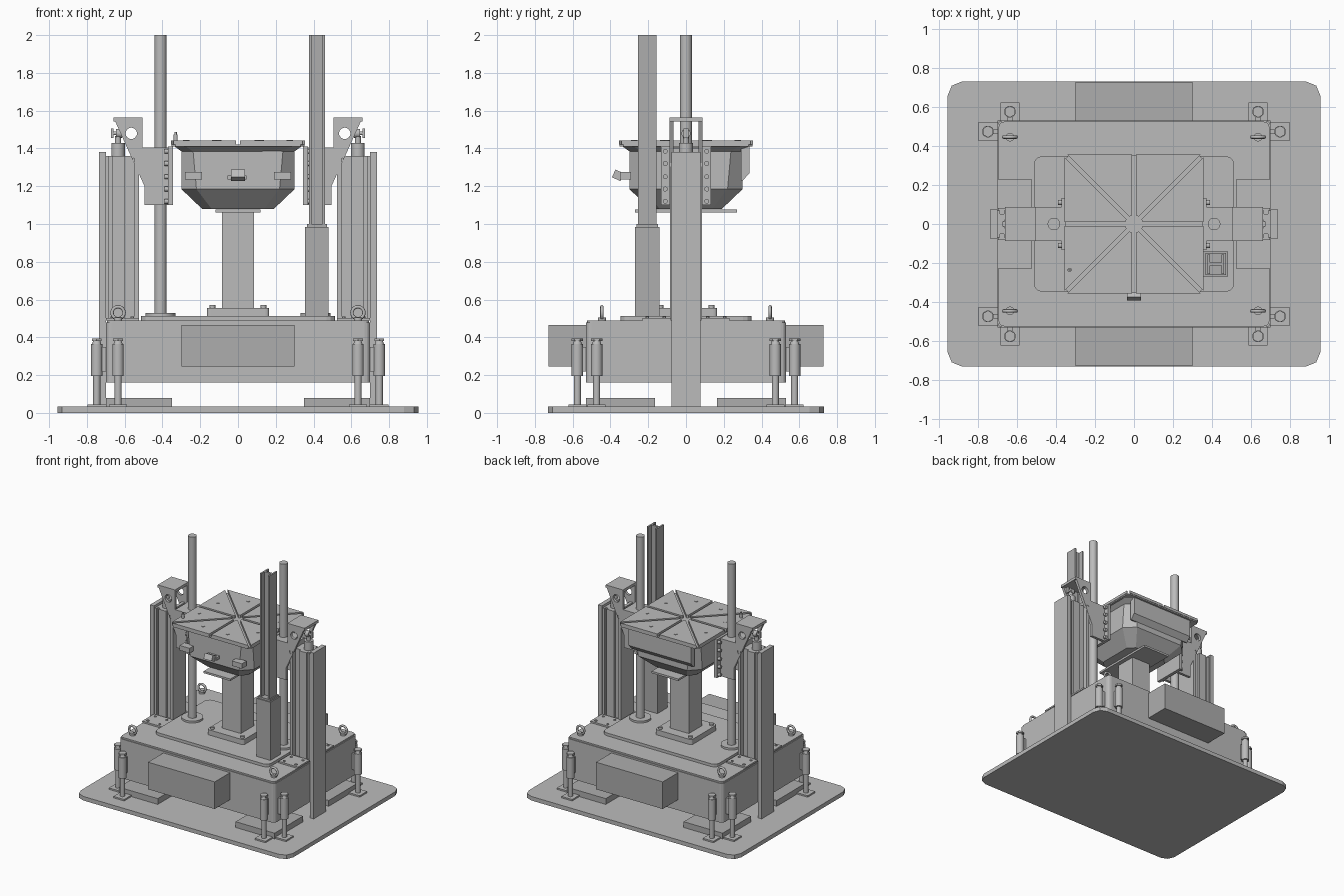
import bpy, bmesh
from math import sin, cos, pi, sqrt, asin, radians
from mathutils import Matrix, Vector

old = bpy.data.objects.get("Cube")
if old:
    bpy.data.objects.remove(old, do_unlink=True)


def material(name, value):
    m = bpy.data.materials.new(name)
    m.use_nodes = True
    color = (value, value, value, 1)
    m.diffuse_color = color
    m.node_tree.nodes["Principled BSDF"].inputs["Base Color"].default_value = color
    return m


LIGHT = material("machine grey", 0.5)
DARK = material("darker grey", 0.42)
SIDES = (-1, 1)


def finish(name, bm, mat=LIGHT, smooth=False, flip=False):
    bmesh.ops.recalc_face_normals(bm, faces=bm.faces)
    if flip:
        bmesh.ops.reverse_faces(bm, faces=bm.faces)
    mesh = bpy.data.meshes.new(name)
    bm.to_mesh(mesh)
    bm.free()
    mesh.materials.append(mat)
    ob = bpy.data.objects.new(name, mesh)
    bpy.context.collection.objects.link(ob)
    if smooth:
        bpy.ops.object.select_all(action="DESELECT")
        ob.select_set(True)
        bpy.context.view_layer.objects.active = ob
        bpy.ops.object.shade_smooth_by_angle(angle=radians(35))
    return ob


def box(name, xs, ys, zs, mat=LIGHT, corner=0, segments=3, rot=None):
    """Box from its extents; corner rounds the upright edges."""
    bm = bmesh.new()
    mid = Vector([(a + b) / 2 for a, b in (xs, ys, zs)])
    size = [abs(b - a) for a, b in (xs, ys, zs)]
    bmesh.ops.create_cube(bm, size=1)
    bmesh.ops.scale(bm, vec=size, verts=bm.verts)
    if corner:
        upright = [e for e in bm.edges if abs(e.verts[0].co.z - e.verts[1].co.z) > 1e-4]
        bmesh.ops.bevel(bm, geom=upright, offset=corner, segments=segments,
                        profile=0.5, affect="EDGES")
    if rot:
        bmesh.ops.transform(bm, matrix=rot, verts=bm.verts)
    bmesh.ops.translate(bm, vec=mid, verts=bm.verts)
    return finish(name, bm, mat)


def cyl(name, center, r, length, axis="Z", mat=LIGHT, n=24, r2=None):
    """Cylinder starting at center and running along +axis."""
    bm = bmesh.new()
    bmesh.ops.create_cone(bm, cap_ends=True, segments=n, radius1=r,
                          radius2=r if r2 is None else r2, depth=length)
    bmesh.ops.translate(bm, vec=(0, 0, length / 2), verts=bm.verts)
    direction = {"X": (1, 0, 0), "Y": (0, 1, 0), "Z": (0, 0, 1)}[axis]
    turn = Vector((0, 0, 1)).rotation_difference(Vector(direction)).to_matrix().to_4x4()
    bmesh.ops.transform(bm, matrix=Matrix.Translation(center) @ turn, verts=bm.verts)
    return finish(name, bm, mat, smooth=True)


def prism(name, points, offset, mat=LIGHT):
    """Flat outline pushed along offset."""
    bm = bmesh.new()
    face = bm.faces.new([bm.verts.new(p) for p in points])
    top = bmesh.ops.extrude_face_region(bm, geom=[face])["geom"]
    bmesh.ops.translate(bm, vec=offset, verts=[v for v in top if isinstance(v, bmesh.types.BMVert)])
    return finish(name, bm, mat)


def reversed_panel(name, points):
    bm = bmesh.new()
    bm.faces.new([bm.verts.new(p) for p in points])
    mesh = bpy.data.meshes.new(name)
    bm.to_mesh(mesh)
    bm.free()
    mesh.materials.append(LIGHT)
    bpy.context.collection.objects.link(bpy.data.objects.new(name, mesh))


def drill(ob, cutter):
    mod = ob.modifiers.new("hole", "BOOLEAN")
    mod.object, mod.solver = cutter, "EXACT"
    bpy.context.view_layer.objects.active = ob
    bpy.ops.object.modifier_apply(modifier=mod.name)
    bpy.data.objects.remove(cutter, do_unlink=True)


def octagon_loft(name, rings):
    """Chamfered square sections joined from bottom to top."""
    bm = bmesh.new()
    loops = []
    for h, c, z in rings:
        k = h - c
        pts = [(h, -k), (h, k), (k, h), (-k, h), (-h, k), (-h, -k), (-k, -h), (k, -h)]
        loops.append([bm.verts.new((x, y, z)) for x, y in pts])
    for a, b in zip(loops, loops[1:]):
        for i in range(8):
            j = (i + 1) % 8
            bm.faces.new((a[i], a[j], b[j], b[i]))
    bm.faces.new(loops[0])
    bm.faces.new(loops[-1])
    return finish(name, bm)


def torus(name, center, major, minor):
    bpy.ops.mesh.primitive_torus_add(location=center, rotation=(pi / 2, 0, 0), major_radius=major,
                                     minor_radius=minor, major_segments=24, minor_segments=8)
    ob = bpy.context.object
    ob.name = name
    ob.data.materials.append(LIGHT)
    bpy.ops.object.shade_smooth_by_angle(angle=radians(60))


# Floor plate, machine bed and its deck
box("floor_plate", (-.955, .955), (-.73, .73), (0, .033), corner=.075, segments=2)
box("bed", (-.7, .7), (-.53, .53), (.16, .478), corner=.03)
box("bed_top", (-.694, .694), (-.524, .524), (.478, .49), corner=.03)
box("deck_plate", (-.513, .513), (-.348, .348), (.49, .513), corner=.045)
for s in SIDES:
    box("counter_block", (-.3, .3), (s * .53, s * .727), (.245, .465), DARK)

# Corner pads, jacks and lifting eyes
for sx in SIDES:
    for sy in SIDES:
        box("floor_pad", (sx * .35, sx * .7), (sy * .165, sy * .53), (.033, .08), DARK)
        for x, y, dx, dy in ((.635, .575, 0, 1), (.748, .473, 1, 0)):
            x, y = x * sx, y * sy
            box("jack_foot", (x - .048, x + .048), (y - .048, y + .048), (.033, .045))
            cyl("jack_rod", (x, y, .045), .019, .16)
            cyl("jack_sleeve", (x, y, .195), .03, .17)
            cyl("jack_cap", (x, y, .365), .024, .03, r2=.014)
            cyl("jack_nut", (x, y, .38), .03, .015, n=6)
            bx, by = x - sx * dx * .04, y - sy * dy * .04
            box("jack_lug", (min(x, bx) - .012, max(x, bx) + .012),
                (min(y, by) - .012, max(y, by) + .012), (.22, .35))
        cyl("eye_base", (sx * .635, sy * .445, .49), .022, .015)
        torus("lifting_eye", (sx * .635, sy * .445, .53), .032, .009)

# Pedestal under the table
box("pedestal_foot", (-.165, .165), (-.165, .165), (.513, .555), corner=.02)
for sx in SIDES:
    for sy in SIDES:
        cyl("pedestal_bolt", (sx * .135, sy * .135, .555), .016, .015, n=12)
box("pedestal", (-.085, .085), (-.085, .085), (.555, 1.07))
box("pedestal_head", (-.12, .12), (-.27, .27), (1.062, 1.078))

# Table housing
octagon_loft("table_housing", [(.19, .05, 1.08), (.3, .08, 1.185), (.3, .06, 1.41)])
prism("rear_housing", [(-.28, .29, 1.23), (-.28, .3, 1.23), (-.28, .337, 1.27),
                       (-.28, .337, 1.41), (-.28, .29, 1.41)], (.56, 0, 0))
octagon_loft("table_skirt", [(.3, .06, 1.385), (.335, .06, 1.41)])
octagon_loft("table_base", [(.352, .02, 1.41), (.352, .02, 1.42)])

# Slotted table top made from eight wedge tiles
H, W, R = .355, .01, .045
a = asin(W / R)
wedge = [(R * cos(a), R * sin(a)), (H, W), (H, H - W * sqrt(2)),
         (R * cos(pi / 4 - a), R * sin(pi / 4 - a))]
for q in range(4):
    turn = Matrix.Rotation(q * pi / 2, 3, "Z")
    for swap in (False, True):
        pts = [turn @ Vector((y, x, 1.42) if swap else (x, y, 1.42)) for x, y in wedge]
        prism("table_tile", pts, (0, 0, .022))
for k in range(8):
    t = radians(20 + 45 * k)
    cyl("table_plug", (.297 * cos(t), .297 * sin(t), 1.44), .013, .005, n=16)
cyl("locating_pin", (-.33, -.235, 1.44), .011, .035, n=12)
cyl("locating_pin_tip", (-.33, -.235, 1.475), .006, .012, n=12)

# Controls on the front of the table
for s in SIDES:
    box("side_switch", (s * .19, s * .28), (-.35, -.29), (1.235, 1.275))
tilt = Matrix.Rotation(radians(-25), 4, "X")
box("front_switch", (-.036, .036), (-.385, -.335), (1.235, 1.28), rot=tilt)
box("front_switch_mount", (-.055, .045), (-.345, -.29), (1.235, 1.258))
reversed_panel("front_panel", [(.13, -.303, 1.3), (.13, -.303, 1.4),
                               (.23, -.303, 1.4), (.23, -.303, 1.3)])

# Uprights, guide rods and brackets on both sides
arm = [(.66, 1.565), (.505, 1.565), (.505, 1.405), (.365, 1.405),
       (.365, 1.1), (.495, 1.1), (.495, 1.2)]
for s in SIDES:
    def sbox(name, x0, x1, y, z0, z1, **kw):
        return box(name, (s * x0, s * x1), (-y, y), (z0, z1), **kw)

    cyl("guide_flange", (s * .41, 0, .513), .08, .016, n=32)
    cyl("guide_rod", (s * .41, 0, .529), .032, 1.471, n=32)
    sbox("upright_plate", .7, .735, .078, .033, 1.38)
    sbox("upright_core", .55, .7, .05, .49, 1.36)
    sbox("upright_rib", .6, .665, .07, .49, 1.36)
    sbox("upright_rail", .525, .55, .085, .49, 1.4)
    sbox("upright_edge", .685, .7, .07, .49, 1.36)
    for t in SIDES:
        box("upright_foot", (s * .525, s * .7), (t * .08, t * .23), (.49, .503))
        for bx in (.56, .665):
            for by in (.115, .205):
                cyl("foot_bolt", (s * bx, t * by, .503), .01, .006, n=10)
        y0 = t * .088
        plate = prism("bracket_cheek", [(s * x, y0, z) for x, z in arm], (0, -t * .022, 0))
        for x, z, r in ((.565, 1.48, .03), (.54, 1.34, .016)):
            drill(plate, cyl("cutter", (s * x, y0 - .05, z), r, .1, axis="Y"))
        for z in (1.385, 1.32, 1.25, 1.185, 1.12):
            x0 = .37 if s > 0 else -.39
            cyl("bracket_bolt", (x0, t * .11, z), .013, .02, axis="X", n=12)
    sbox("bracket_flange", .345, .37, .132, 1.1, 1.41)
    sbox("bracket_deck", .36, .505, .088, 1.385, 1.405)
    sbox("bracket_cap", .505, .66, .088, 1.543, 1.565)

    # Clamp screw on top of the upright
    cyl("clamp_collar", (s * .635, 0, 1.36), .036, .07)
    cyl("clamp_neck", (s * .635, 0, 1.43), .016, .035)
    cyl("clamp_shaft", (.6 if s > 0 else -.67, 0, 1.48), .01, .07, axis="X", n=12)
    cyl("clamp_head", (.615 if s > 0 else -.645, 0, 1.48), .024, .03, axis="X", n=16)
    sbox("clamp_handle", .66, .672, .012, 1.455, 1.505)

reversed_panel("lower_cover", [(.737, -.062, .63), (.737, -.062, .87),
                               (.737, .062, .87), (.737, .062, .63)])
reversed_panel("upper_cover", [(-.737, -.05, 1.21), (-.737, .05, 1.21),
                               (-.737, .05, 1.29), (-.737, -.05, 1.29)])

# Offset post with a tall beam of H section
box("post", (.355, .48), (-.27, -.14), (.513, .985), DARK)
box("post_cap", (.365, .47), (-.262, -.148), (.985, 1.0), DARK)
for x in (.375, .448):
    box("beam_flange", (x, x + .013), (-.255, -.155), (1, 2), DARK)
box("beam_web", (.388, .448), (-.213, -.197), (1, 2), DARK)
